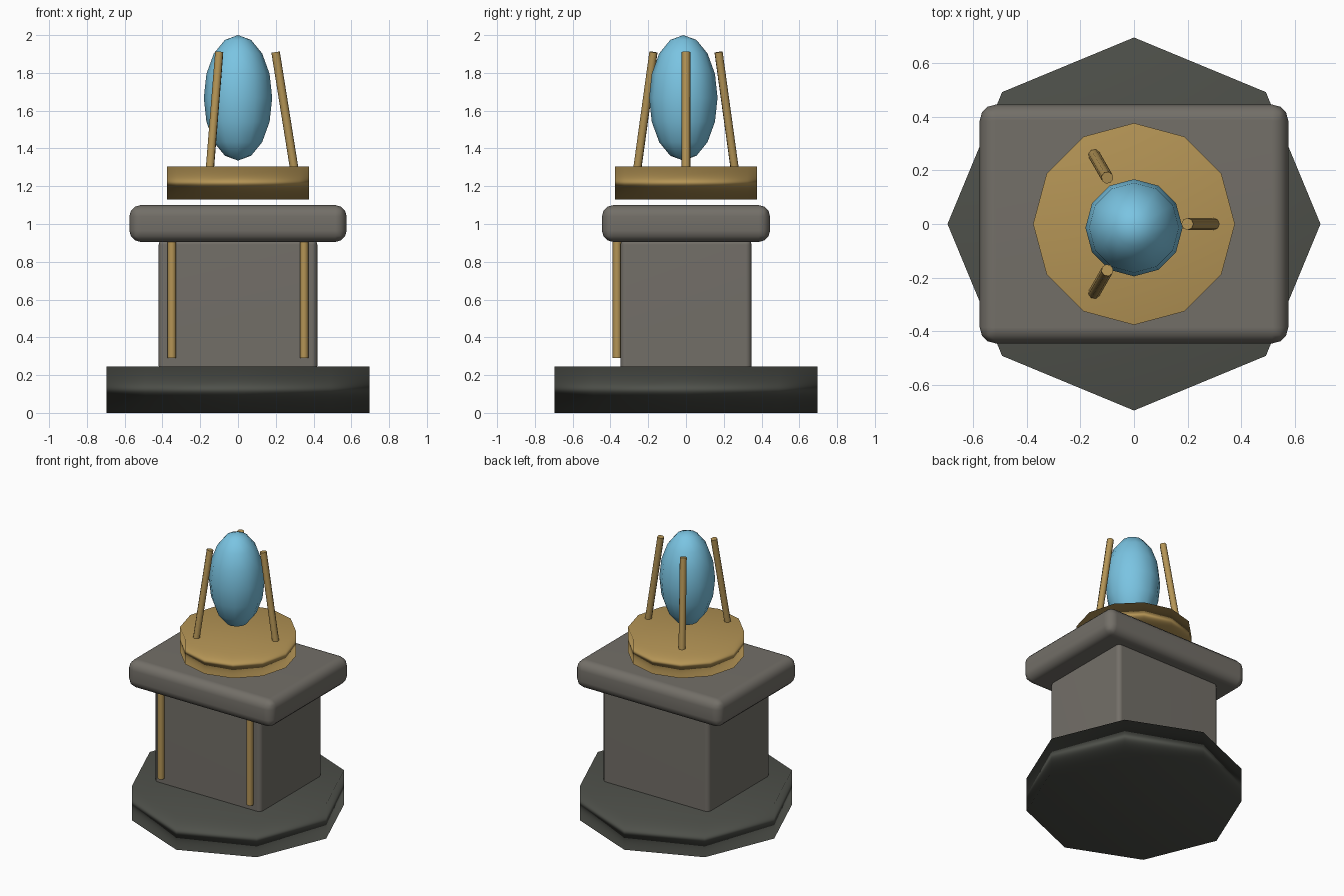
import bpy, bmesh, math
from mathutils import Matrix, Vector

if "Cube" in bpy.data.objects:
    bpy.data.objects.remove(bpy.data.objects["Cube"])


def material(name, rgb):
    m = bpy.data.materials.new(name)
    m.diffuse_color = (*rgb, 1)
    m.use_nodes = True
    m.node_tree.nodes["Principled BSDF"].inputs["Base Color"].default_value = m.diffuse_color
    return m


DARK = material("dark_stone", (0.076, 0.080, 0.068))
STONE = material("grey_stone", (0.171, 0.159, 0.138))
GOLD = material("gold_metal", (0.456, 0.296, 0.091))
BLUE = material("blue_gem", (0.195, 0.552, 0.761))


def finish(name, bm, mat, bevel=0, segments=3, weighted=True, sharp=None):
    me = bpy.data.meshes.new(name)
    bmesh.ops.recalc_face_normals(bm, faces=bm.faces[:])
    bm.to_mesh(me)
    bm.free()
    me.materials.append(mat)
    me.shade_smooth()
    if sharp:
        me.set_sharp_from_angle(angle=math.radians(sharp))
    ob = bpy.data.objects.new(name, me)
    bpy.context.collection.objects.link(ob)
    if bevel:
        mod = ob.modifiers.new("rounded_edges", 'BEVEL')
        mod.width = bevel
        mod.segments = segments
    if weighted:
        ob.modifiers.new("weighted_normals", 'WEIGHTED_NORMAL')
    return ob


def disc(name, sides, radius, z0, z1, mat):
    bm = bmesh.new()
    bmesh.ops.create_circle(bm, cap_ends=True, segments=sides, radius=radius,
                            matrix=Matrix.Translation((0, 0, z0)))
    top = bmesh.ops.extrude_face_region(bm, geom=bm.faces[:], use_keep_orig=True)
    verts = [g for g in top["geom"] if isinstance(g, bmesh.types.BMVert)]
    bmesh.ops.translate(bm, verts=verts, vec=(0, 0, z1 - z0))
    return finish(name, bm, mat)


def block(name, half_x, half_y, z0, z1, bevel, segments, mat):
    bm = bmesh.new()
    size = Matrix.Diagonal((2 * half_x, 2 * half_y, z1 - z0, 1))
    bmesh.ops.create_cube(bm, size=1, matrix=Matrix.Translation((0, 0, (z0 + z1) / 2)) @ size)
    return finish(name, bm, mat, bevel, segments)


def rod(name, a, b, radius, mat):
    a, b = Vector(a), Vector(b)
    bm = bmesh.new()
    turn = (b - a).to_track_quat('Z', 'Y').to_matrix().to_4x4()
    bmesh.ops.create_cone(bm, cap_ends=True, segments=8, radius1=radius, radius2=radius,
                          depth=(b - a).length, matrix=Matrix.Translation((a + b) / 2) @ turn)
    return finish(name, bm, mat, weighted=False, sharp=50)


# Stone pedestal
disc("base", 8, 0.695, 0, 0.245, DARK)
block("column", 0.42, 0.347, 0.22, 0.92, 0.03, 3, STONE)
block("top_slab", 0.575, 0.445, 0.905, 1.10, 0.06, 3, STONE)

# Gold rods along the front corners of the column
for side, label in ((-1, "left"), (1, "right")):
    rod(label + "_front_rod", (side * 0.35, -0.365, 0.29), (side * 0.35, -0.365, 0.915), 0.023, GOLD)

# Gold plate with three prongs leaning inward
disc("gold_plate", 12, 0.376, 1.13, 1.305, GOLD)
for i in range(3):
    a = i * math.tau / 3
    c, s = math.cos(a), math.sin(a)
    rod(f"prong_{i + 1}", (0.298 * c, 0.298 * s, 1.29), (0.199 * c, 0.199 * s, 1.91), 0.0225, GOLD)

# Egg-shaped gem
bm = bmesh.new()
bmesh.ops.create_uvsphere(bm, u_segments=12, v_segments=8, radius=1,
                          matrix=Matrix.Translation((0, -0.014, 1.668)) @ Matrix.Diagonal((0.181, 0.181, 0.332, 1)))
finish("gem", bm, BLUE, weighted=False)
